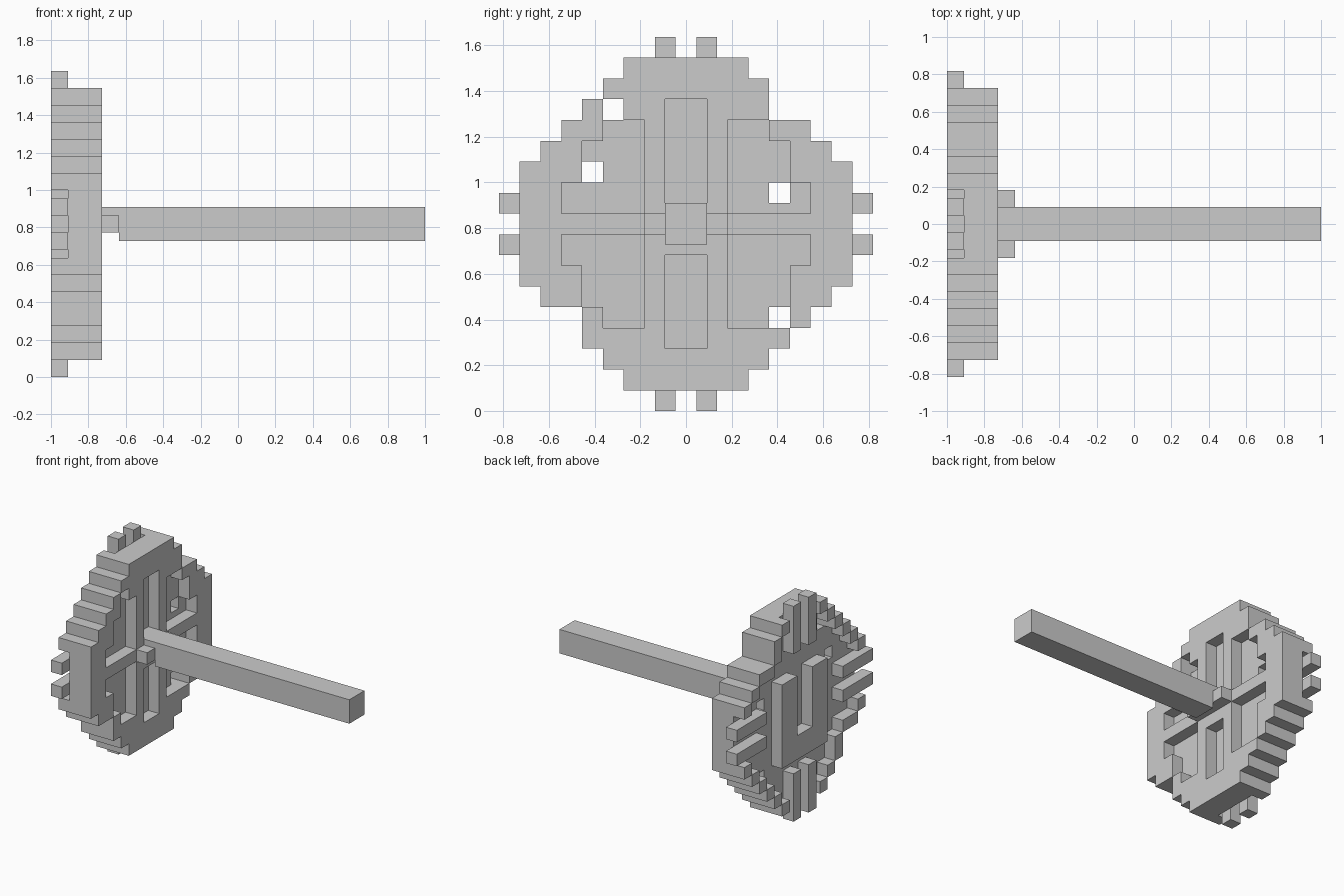
import bpy, bmesh
from mathutils import Vector

if "Cube" in bpy.data.objects:
    bpy.data.objects.remove(bpy.data.objects["Cube"])

U = 1 / 11          # one block; the disc is laid out on a half-block grid in y and z
ROWS = [0, 3, 4, 5, 6, 7, 8, 8, 8, 8, 8, 8, 7, 6, 5, 4, 3, 0]   # half width per row


def in_disc(y, z):
    r = int(z // 1)
    if not 0 <= r < 18:
        return False
    w = ROWS[r]
    if (r == 4 and y < 0) or (r == 14 and y > 0):   # chipped corners
        w -= 1
    return abs(y) < w


def in_hole(y, z):
    return any(a < y < a + 1 and b < z < b + 1
               for a, b in [(4, 10), (-5, 11), (4, 4), (-4, 14)])


def in_window(y, z):
    d, a = abs(z - 9), abs(y)
    if a < 1:
        return 10 < z < 15 or 3 < z < 7.5
    return 0.5 < d < 5 and 2 < a < (6 if d < 2 else 5 if d < 4 else 4)


def back_solid(y, z):
    # U-shaped plate in the middle
    if abs(y) < 3 and 5 < z < 12:
        return not (abs(y) < 1 and z > 7)
    # notches for the pins
    if abs(y) < 2 or abs(z - 9) < 2:
        return False
    # one block wide rim
    return not all(in_disc(y + a, z + b) for a, b in [(1, 0), (-1, 0), (0, 1), (0, -1)])


def voxel_mesh(name, cells, size, origin):
    """Outer skin of a set of cells, with flat areas merged."""
    bm = bmesh.new()
    for c in cells:
        for ax in range(3):
            for s in (0, 1):
                n = list(c)
                n[ax] += 2 * s - 1
                if tuple(n) in cells:
                    continue
                b, d = (ax + 1) % 3, (ax + 2) % 3
                quad = []
                for p, q in [(0, 0), (1, 0), (1, 1), (0, 1)]:
                    v = list(c)
                    v[ax] += s
                    v[b] += p
                    v[d] += q
                    quad.append(bm.verts.new([origin[i] + v[i] * size[i] for i in range(3)]))
                bm.faces.new(quad if s else quad[::-1])
    bmesh.ops.remove_doubles(bm, verts=bm.verts, dist=1e-4)
    bmesh.ops.dissolve_limit(bm, angle_limit=0.01, verts=bm.verts, edges=bm.edges)
    me = bpy.data.meshes.new(name)
    bm.to_mesh(me)
    bm.free()
    bpy.context.collection.objects.link(bpy.data.objects.new(name, me))


def box(name, lo, hi):
    lo, hi = Vector(lo) * U, Vector(hi) * U
    voxel_mesh(name, {(0, 0, 0)}, hi - lo, lo)


# Stepped disc: back rim and plate, solid core, front with windows
cells = set()
for j in range(-18, 18):
    for k in range(36):
        y, z = (j + 0.5) / 2, (k + 0.5) / 2
        if not in_disc(y, z) or in_hole(y, z):
            continue
        cells.add((1, j, k))
        if back_solid(y, z):
            cells.add((0, j, k))
        if not in_window(y, z):
            cells.add((2, j, k))
voxel_mesh("stepped_disc", cells, (U, U / 2, U / 2), (-1, 0, 0))

# Pairs of pins sticking out at top, bottom and both sides
for c in (-1, 1):
    for tag, z0 in (("bottom", 0), ("top", 14)):
        box(f"{tag}_pin", (-11, c - 0.5, z0), (-10, c + 0.5, z0 + 4))
    for tag, y0 in (("left", -9), ("right", 5)):
        box(f"{tag}_pin", (-11, y0, 9 + c - 0.5), (-10, y0 + 4, 9 + c + 0.5))

# Hub crossbar and axle
box("hub_crossbar", (-8, -2, 8.5), (-7, 2, 9.5))
box("axle_root", (-8, -1, 8.5), (-7, 1, 10))
box("axle", (-7, -1, 8), (11, 1, 10))
